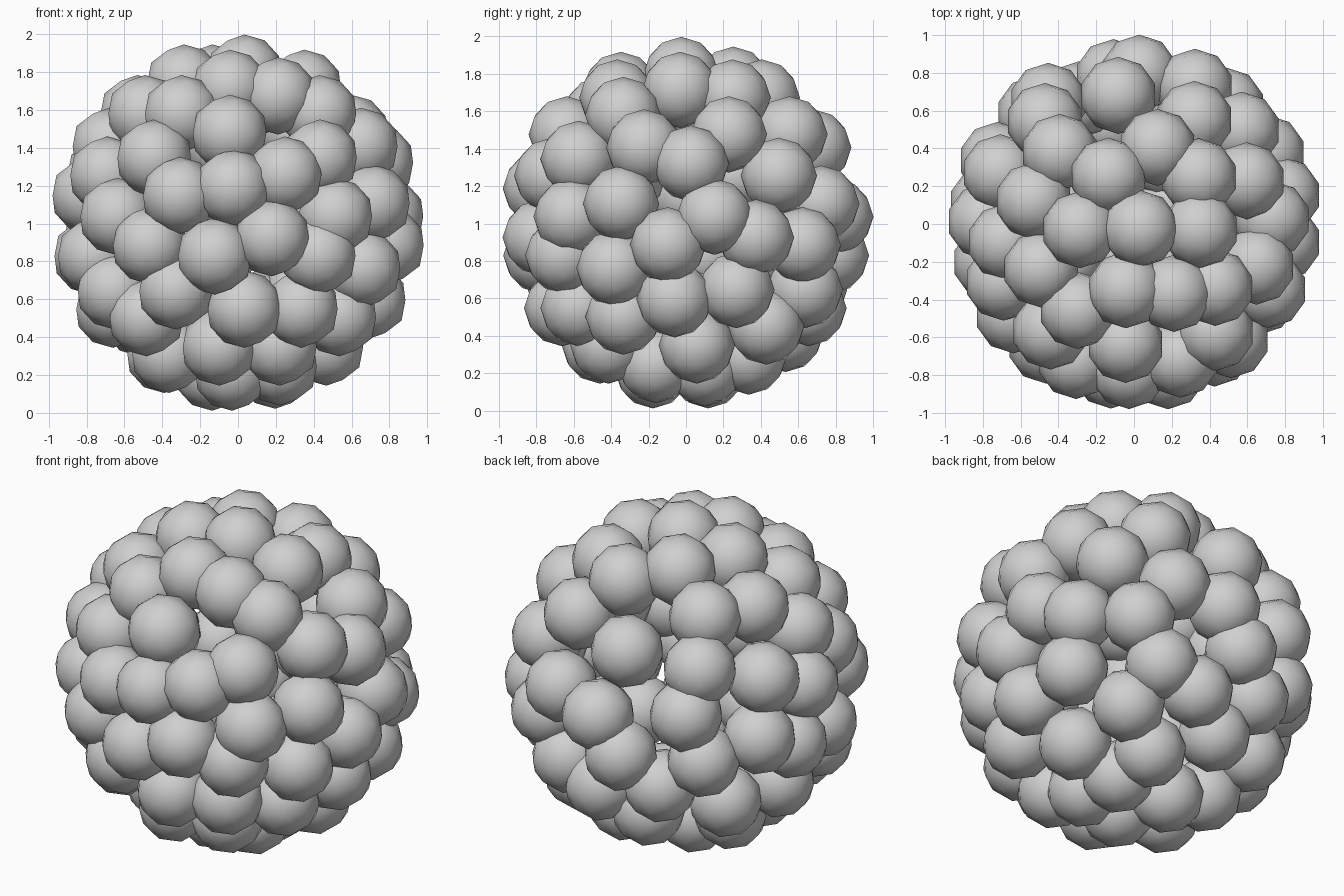
import bpy
from math import radians, sin, cos
from mathutils import Vector

SHELL_RADIUS = 0.8
BALL_RADIUS = 0.204
SHELL_CENTRE = Vector((0, 0, 0.995))

# Longitudes of the balls, ring by ring (latitude: longitudes, in degrees)
RINGS = {
    87: [-37],
    69: [186, 118],
    64: [-5, 263],
    58: [73, 36, -60],
    47: [237, -38, 206, 167, 136],
    37: [266, 60, 21],
    31: [188, -19, 97],
    26: [-53, 232, 131],
    24: [2],
    19: [-71, 159, 41, 204],
    14: [268],
    11: [247, 179],
    8: [-26, 125, 66],
    3: [-50, 11, 217, 88],
    -5: [-77, 28, 155],
    -8: [52, -7, 234],
    -12: [172, 195, 132, 98, 261, -57],
    -17: [-30],
    -26: [114, 205, 62, 243, 22],
    -30: [-5],
    -34: [-60, 273, 81, 174],
    -38: [145, 220, -32],
    -43: [47],
    -47: [103],
    -54: [258, -62, 7],
    -59: [208, 161],
    -62: [63],
    -70: [-36],
    -74: [27],
    -77: [139, 260],
}


def make_material(name, colour):
    material = bpy.data.materials.new(name)
    material.use_nodes = True
    material.diffuse_color = colour
    shader = next(n for n in material.node_tree.nodes if n.type == 'BSDF_PRINCIPLED')
    shader.inputs["Base Color"].default_value = colour
    return material


def direction(latitude, longitude):
    lat, lon = radians(latitude), radians(longitude)
    return Vector((cos(lat) * cos(lon), cos(lat) * sin(lon), sin(lat)))


def make_ball(material):
    """Low-poly smooth ball whose mesh is shared by the whole cluster."""
    bpy.ops.mesh.primitive_ico_sphere_add(subdivisions=2, radius=BALL_RADIUS)
    ball = bpy.context.object
    ball.name = ball.data.name = "cluster_ball"
    bpy.ops.object.shade_smooth()
    ball.data.materials.append(material)
    return ball


default_cube = bpy.data.objects.get("Cube")
if default_cube:
    bpy.data.objects.remove(default_cube, do_unlink=True)

# Hollow shell of overlapping balls
first_ball = make_ball(make_material("light grey", (0.63, 0.63, 0.63, 1)))
places = [direction(lat, lon) for lat, ring in RINGS.items() for lon in ring]
for index, place in enumerate(places):
    ball = first_ball
    if index:
        ball = first_ball.copy()
        bpy.context.collection.objects.link(ball)
    ball.location = SHELL_CENTRE + place * SHELL_RADIUS
